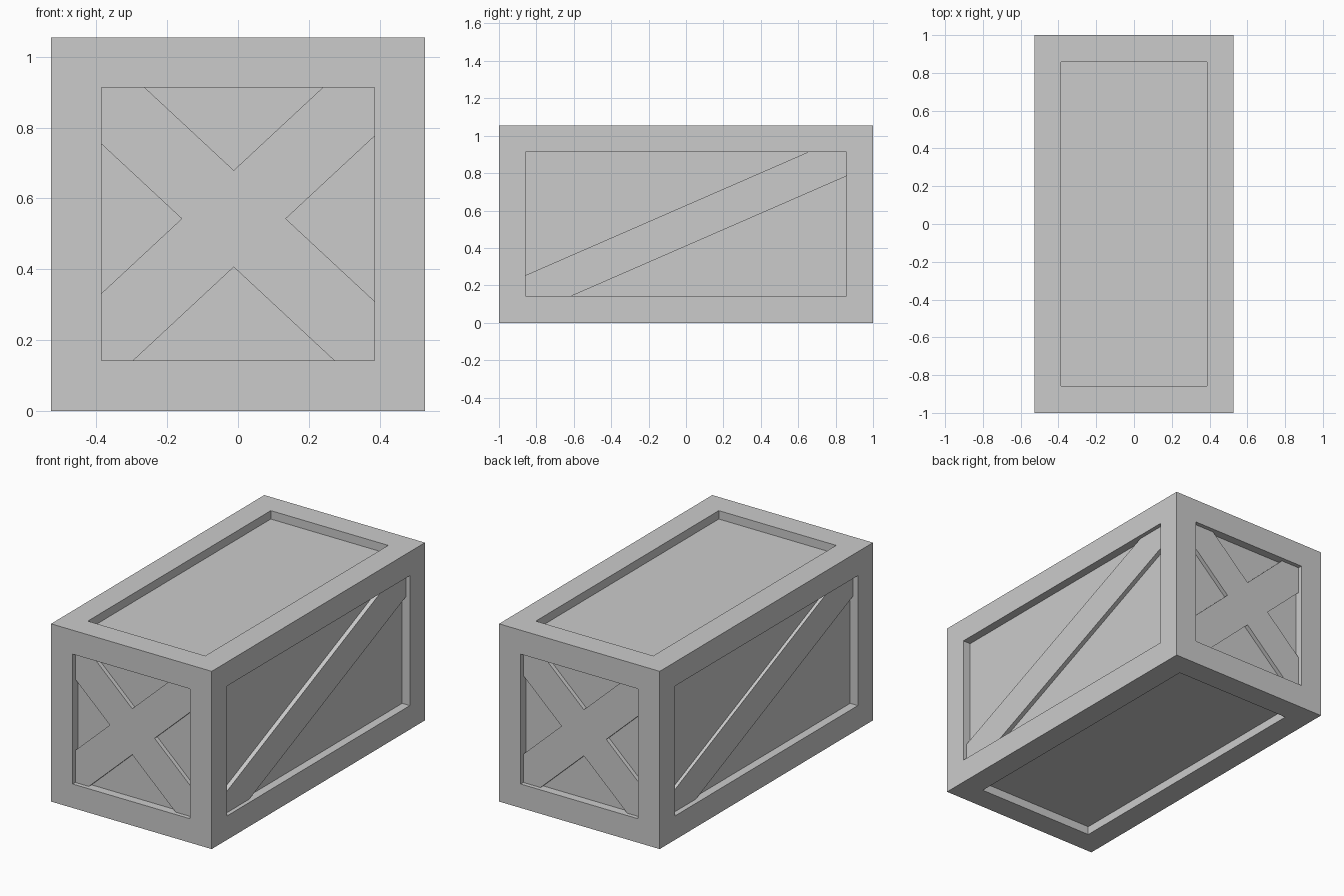
import bpy, bmesh
from math import atan
from mathutils import Matrix, Vector

if "Cube" in bpy.data.objects:
    bpy.data.objects.remove(bpy.data.objects["Cube"])

W, L, H = 1.055, 2.0, 1.055      # overall crate size
RIM, DEPTH = 0.142, 0.05         # frame width and panel recess
BRACE_W = 0.2


def make_object(name, bm):
    bmesh.ops.recalc_face_normals(bm, faces=bm.faces[:])
    mesh = bpy.data.meshes.new(name)
    bm.to_mesh(mesh)
    bm.free()
    obj = bpy.data.objects.new(name, mesh)
    bpy.context.collection.objects.link(obj)
    return obj


# Crate body: box with a recessed panel inside a raised frame on every side
bm = bmesh.new()
bmesh.ops.create_cube(bm, size=1, matrix=Matrix.Translation((0, 0, H / 2)) @ Matrix.Diagonal((W, L, H, 1)))
panels = bm.faces[:]
bmesh.ops.inset_individual(bm, faces=panels, thickness=RIM, use_even_offset=True)
for face in panels:
    normal = face.normal.copy()
    new = bmesh.ops.extrude_discrete_faces(bm, faces=[face])["faces"][0]
    bmesh.ops.translate(bm, verts=new.verts[:], vec=-normal * DEPTH)
make_object("crate_body", bm)


def brace(name, axis, center, slope, length, low):
    """Flat board in a side panel, its face sunk 'low' below the frame; ends hide in the frame."""
    thick = 0.07
    center = Vector(center)
    index = "XY".index(axis)
    sign = 1 if center[index] > 0 else -1
    center[index] -= sign * (low + thick / 2)
    if axis == "Y":
        size, angle = (length, thick, BRACE_W, 1), -atan(slope)
    else:
        size, angle = (thick, length, BRACE_W, 1), atan(slope)
    bm = bmesh.new()
    bmesh.ops.create_cube(bm, size=1, matrix=Matrix.Translation(center)
                          @ Matrix.Rotation(angle, 4, axis) @ Matrix.Diagonal(size))
    make_object(name, bm)


# Crossed braces on both ends
for side, label in ((-1, "front"), (1, "back")):
    for slope, kind in ((0.93, "rising"), (-0.93, "falling")):
        brace(f"{label}_{kind}_brace", "Y", (-0.012, side * L / 2, 0.543), slope, 1.14, 0.025)

# Single diagonal brace on each long side
brace("right_diagonal_brace", "X", (W / 2, 0, 0.519), 0.436, 1.9, 0.024)
brace("left_diagonal_brace", "X", (-W / 2, 0, 0.519), -0.436, 1.9, 0.031)
